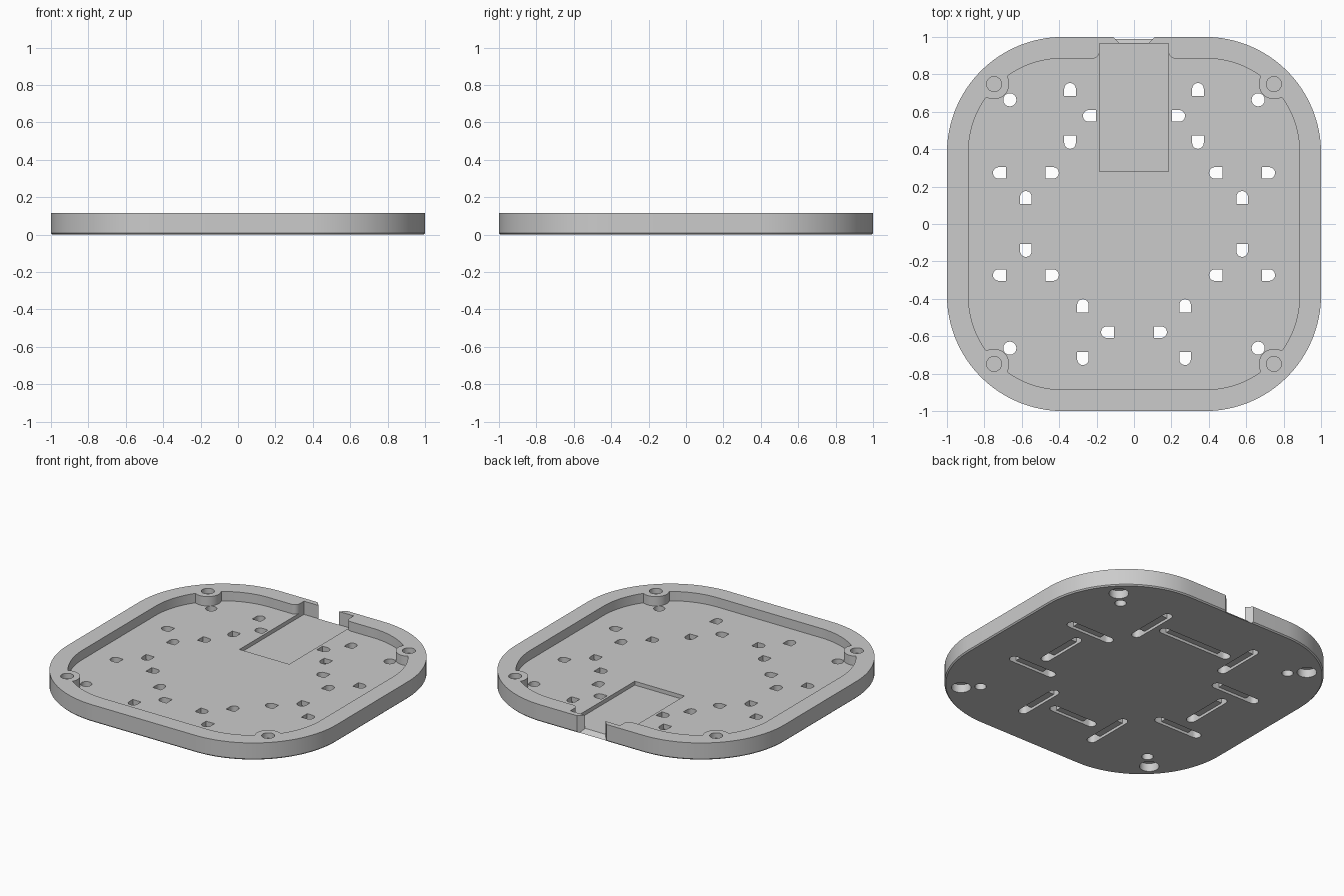
import bpy, bmesh, math

cube = bpy.data.objects.get("Cube")
if cube:
    bpy.data.objects.remove(cube)

HEIGHT, FLOOR, POCKET_Z, GROOVE_Z = 0.115, 0.052, 0.026, 0.018
LOW, HIGH = -0.1, 0.2          # overshoot of cutters


def arc(cx, cy, r, a0, a1, n):
    angles = [math.radians(a0 + (a1 - a0) * i / n) for i in range(n + 1)]
    return [(cx + r * math.cos(a), cy + r * math.sin(a)) for a in angles]


def turn(points, quarter):
    for _ in range(quarter):
        points = [(-y, x) for x, y in points]
    return points


def shift(points, dx, dy):
    return [(x + dx, y + dy) for x, y in points]


def rounded_square(half, r):
    corner = arc(half - r, half - r, r, 0, 90, 32)
    return [p for q in range(4) for p in turn(corner, q)]


def at(points, z):
    return [(x, y, z) for x, y in points]


def build(name, solids):
    """Make one mesh from solids, each a list of stacked rings of 3D points."""
    bm = bmesh.new()
    for rings in solids:
        loops = [[bm.verts.new(p) for p in ring] for ring in rings]
        n = len(loops[0])
        bm.faces.new(loops[0][::-1])
        bm.faces.new(loops[-1])
        for a, b in zip(loops, loops[1:]):
            for i in range(n):
                j = (i + 1) % n
                bm.faces.new((a[i], a[j], b[j], b[i]))
    bmesh.ops.recalc_face_normals(bm, faces=bm.faces)
    mesh = bpy.data.meshes.new(name)
    bm.to_mesh(mesh)
    bm.free()
    ob = bpy.data.objects.new(name, mesh)
    bpy.context.collection.objects.link(ob)
    return ob


def prism(outline, z0, z1):
    return [at(outline, z0), at(outline, z1)]


def cut(target, name, solids):
    cutter = build(name, solids)
    cutter.hide_render = True
    mod = target.modifiers.new(name, 'BOOLEAN')
    mod.operation, mod.solver, mod.object = 'DIFFERENCE', 'EXACT', cutter
    bpy.context.view_layer.objects.active = target
    bpy.ops.object.modifier_apply(modifier=mod.name)
    bpy.data.objects.remove(cutter)


# Plate with a fine chamfer round the bottom
chamfer = 0.008
plate = build("base_plate", [[at(rounded_square(1 - chamfer, 0.62 - chamfer), 0),
                              at(rounded_square(1, 0.62), chamfer),
                              at(rounded_square(1, 0.62), HEIGHT)]])

# Shallow tray: rounded corners broken by screw bosses, and a neck at the back
corner = (arc(0.385, 0.385, 0.5, 0, 35, 16) + arc(0.75, 0.75, 0.083, 299, 151, 20)
          + arc(0.385, 0.385, 0.5, 55, 90, 16))
neck = arc(0.22, 0.92, 0.035, 270, 180, 8) + [(0.185, 0.965)]
neck += [(-x, y) for x, y in reversed(neck)]
tray = corner + neck + [p for q in (1, 2, 3) for p in turn(corner, q)]
cut(plate, "tray", [prism(tray, FLOOR, HIGH)])

# Recessed bay for the connector board
bay = [(-0.185, 0.28), (0.185, 0.28), (0.185, 0.965), (-0.185, 0.965)]
cut(plate, "board_bay", [prism(bay, POCKET_Z, HIGH)])

# Flared cable opening through the back wall
flare = [(-0.07, 0.96, 0.03), (0.07, 0.96, 0.03), (0.12, 1.01, -0.02), (-0.12, 1.01, -0.02)]
cut(plate, "cable_opening", [[flare, [(x, y, HIGH) for x, y, z in flare]]])

# Strap slots: x, y, half length, quarter turns
slots = [(0, 0.578, 0.273, 0), (0, -0.578, 0.176, 0)]
for s in (-1, 1):
    slots += [(s * 0.342, 0.578, 0.176, 1), (s * 0.578, 0, 0.176, 1),
              (s * 0.273, -0.578, 0.176, 1),
              (s * 0.578, 0.273, 0.176, 0), (s * 0.578, -0.273, 0.176, 0)]
R = 0.031
holes, grooves = [], []
for x, y, half, quarter in slots:
    tip = arc(half - R, 0, R, -90, 90, 12)
    end = [(half - 0.07, -R)] + tip + [(half - 0.07, R)]
    for flip in (0, 2):
        holes.append(prism(shift(turn(end, quarter + flip), x, y), LOW, HIGH))
    grooves.append(prism(shift(turn(tip + turn(tip, 2), quarter), x, y), LOW, GROOVE_Z))

# Corner holes, top recesses and wider foot recesses
recesses = []
for sx in (-1, 1):
    for sy in (-1, 1):
        def disc(c, r):
            return arc(sx * c, sy * c, r, 0, 348.75, 31)
        holes.append(prism(disc(0.664, 0.035), LOW, HIGH))
        recesses.append(prism(disc(0.748, 0.04), HEIGHT - 0.035, HIGH))
        recesses.append(prism(disc(0.748, 0.06), LOW, 0.055))
cut(plate, "through_holes", holes)
cut(plate, "strap_grooves", grooves)
cut(plate, "corner_recesses", recesses)

# Plain grey plastic
grey = bpy.data.materials.new("grey_plastic")
grey.use_nodes = True
colour = (0.6, 0.6, 0.6, 1)
grey.diffuse_color = colour
grey.node_tree.nodes["Principled BSDF"].inputs["Base Color"].default_value = colour
plate.data.materials.clear()
plate.data.materials.append(grey)
for poly in plate.data.polygons:
    poly.material_index = 0

bpy.ops.object.select_all(action='DESELECT')
plate.select_set(True)
bpy.context.view_layer.objects.active = plate
bpy.ops.object.shade_smooth_by_angle(angle=math.radians(30))
